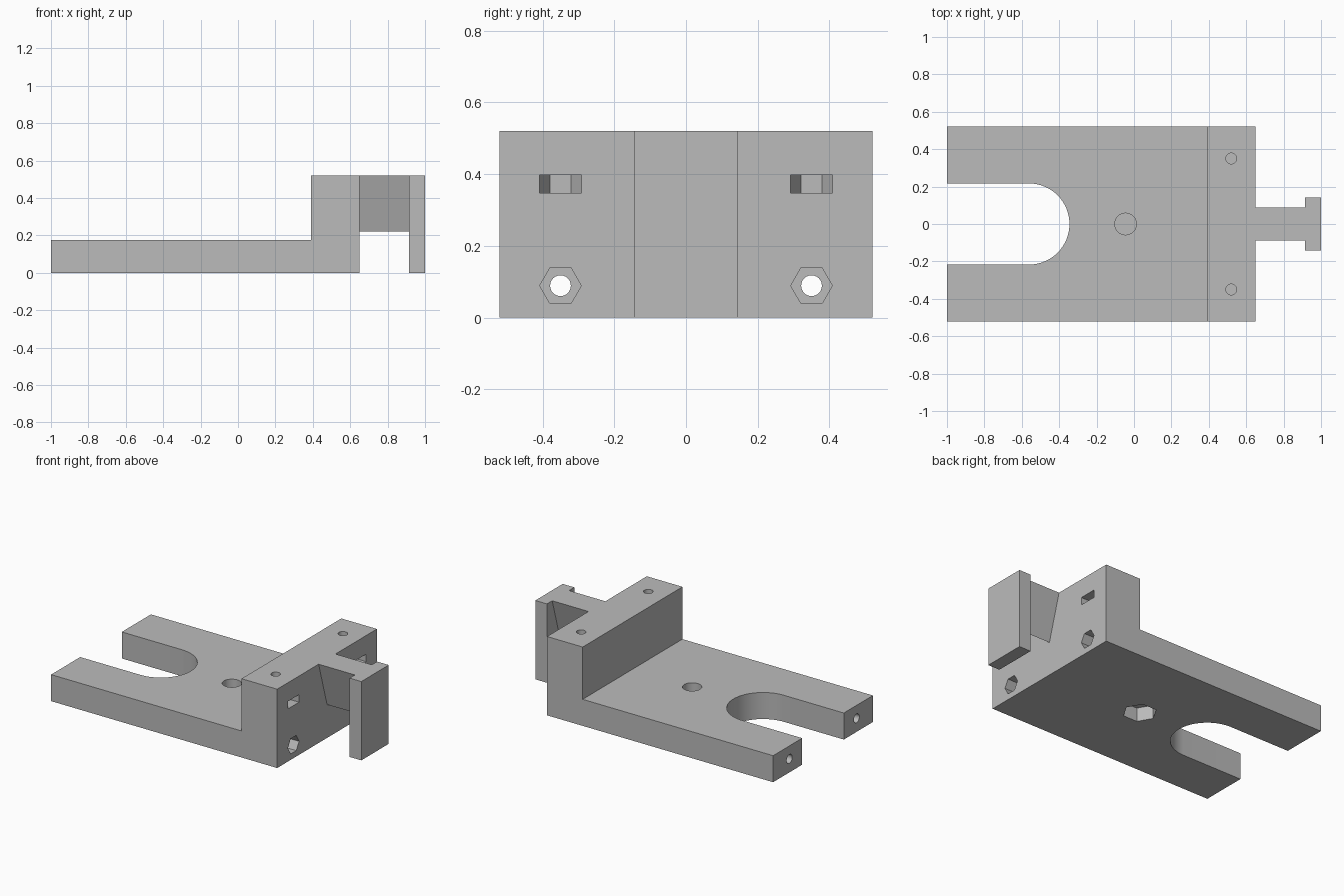
import bpy, bmesh, math

cube = bpy.data.objects.get("Cube")
if cube:
    bpy.data.objects.remove(cube, do_unlink=True)

grey = bpy.data.materials.new("plain grey")
grey.use_nodes = True
colour = (0.5, 0.5, 0.5, 1)
grey.diffuse_color = colour
grey.node_tree.nodes["Principled BSDF"].inputs["Base Color"].default_value = colour


def prism(name, points, axis, low, high):
    """Extrude a 2D outline along an axis; the outline uses the other two axes in order."""
    def place(p, d):
        return {"x": (d, p[0], p[1]), "y": (p[0], d, p[1]), "z": (p[0], p[1], d)}[axis]
    bm = bmesh.new()
    bottom = bm.faces.new([bm.verts.new(place(p, low)) for p in points])
    top = bmesh.ops.extrude_face_region(bm, geom=[bottom])["geom"]
    shift = place((0, 0), high - low)
    bmesh.ops.translate(bm, vec=shift, verts=[v for v in top if isinstance(v, bmesh.types.BMVert)])
    bmesh.ops.recalc_face_normals(bm, faces=bm.faces)
    mesh = bpy.data.meshes.new(name)
    bm.to_mesh(mesh)
    bm.free()
    mesh.materials.append(grey)
    obj = bpy.data.objects.new(name, mesh)
    bpy.context.collection.objects.link(obj)
    return obj


def ring(u, v, radius, sides):
    steps = [2 * math.pi * i / sides for i in range(sides)]
    return [(u + radius * math.cos(a), v + radius * math.sin(a)) for a in steps]


def combine(target, tool, operation):
    """Apply one boolean and discard the helper."""
    tool.hide_render = True
    mod = target.modifiers.new("boolean", "BOOLEAN")
    mod.operation = operation
    mod.solver = "EXACT"
    mod.object = tool
    bpy.context.view_layer.objects.active = target
    bpy.ops.object.modifier_apply(modifier=mod.name)
    bpy.data.objects.remove(tool, do_unlink=True)


TOP, BASE, BLOCK_END = 0.52, 0.175, 0.65

# Stepped body: flat base with an upright block
bracket = prism("bracket", [(-1, 0), (BLOCK_END, 0), (BLOCK_END, TOP), (0.39, TOP),
                            (0.39, BASE), (-1, BASE)], "y", -0.52, 0.52)

# T-shaped hook: tapered arm and end plate
plate = prism("end_plate", [(-0.143, 0), (0.143, 0), (0.143, TOP), (-0.143, TOP)], "x", 0.915, 1)
arm = prism("arm", [(0, 0.22), (0.088, TOP), (-0.088, TOP)], "x", 0.6, 0.95)
combine(bracket, arm, "UNION")
combine(bracket, plate, "UNION")

# Round-ended fork opening
r = 0.217
arc = [(-0.562 + r * math.sin(a), -r * math.cos(a))
       for a in (math.pi * i / 32 for i in range(33))]
combine(bracket, prism("fork_cutter", [(-1.1, -r)] + arc + [(-1.1, r)], "z", -0.1, 0.3), "DIFFERENCE")

# Centre bolt hole above a hexagonal nut pocket
combine(bracket, prism("bolt_cutter", ring(-0.045, 0, 0.058, 32), "z", 0.1, 0.3), "DIFFERENCE")
combine(bracket, prism("nut_cutter", ring(-0.045, 0, 0.102, 6), "z", -0.1, 0.09), "DIFFERENCE")

# Mirrored long rods holes, nut pockets, vertical screw holes and nut slots
n = 0.058
for y in (-0.35, 0.35):
    slot = [(0.7, y - n), (0.7, y + n), (0.52, y + n), (0.52 - 0.866 * n, y + n / 2),
            (0.52 - 0.866 * n, y - n / 2), (0.52, y - n)]
    for cutter in (
        prism("rod_cutter", ring(y, 0.089, 0.029, 24), "x", -1.1, 0.7),
        prism("pocket_cutter", ring(y, 0.089, n, 6), "x", 0.56, 0.7),
        prism("screw_cutter", ring(0.52, y, 0.029, 24), "z", 0.2, 0.6),
        prism("slot_cutter", slot, "z", 0.347, 0.397),
    ):
        combine(bracket, cutter, "DIFFERENCE")

# Smooth the round walls, keep the edges sharp
bpy.ops.object.select_all(action="DESELECT")
bracket.select_set(True)
bpy.context.view_layer.objects.active = bracket
bpy.ops.object.shade_smooth_by_angle(angle=math.radians(30))
